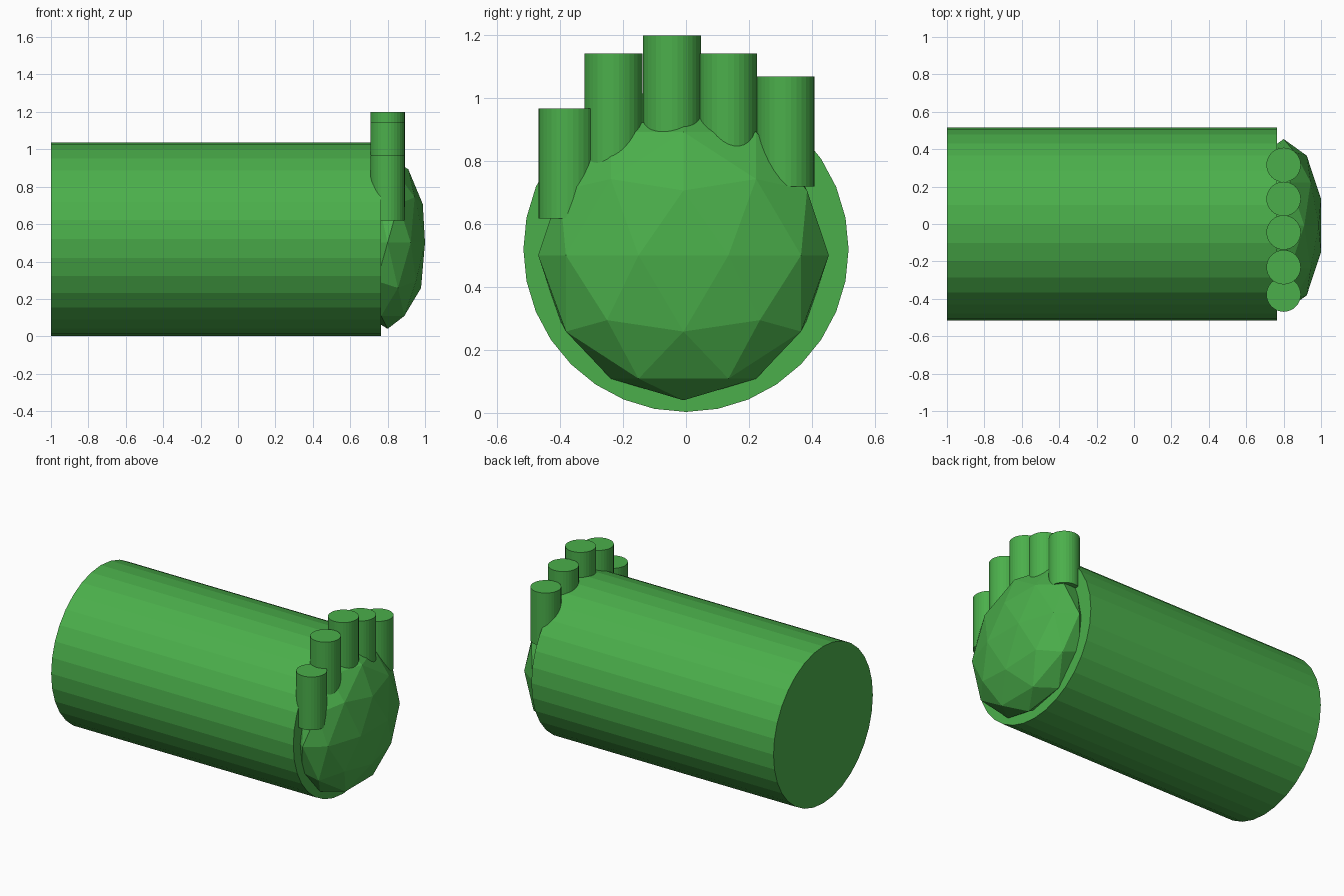
import bpy
import math

if "Cube" in bpy.data.objects:
    bpy.data.objects.remove(bpy.data.objects["Cube"])

green = bpy.data.materials.new("leaf_green")
green.diffuse_color = (0.07, 0.43, 0.07, 1)
green.use_nodes = True
green.node_tree.nodes["Principled BSDF"].inputs["Base Color"].default_value = green.diffuse_color


def finish(name):
    obj = bpy.context.object
    obj.name = name
    obj.data.materials.append(green)
    return obj


# Forearm: flat-sided cylinder lying along x
ARM_START, ARM_END = -1.0, 0.765
bpy.ops.mesh.primitive_cylinder_add(
    vertices=32, radius=0.517, depth=ARM_END - ARM_START,
    location=((ARM_START + ARM_END) / 2, 0, 0.52),
    rotation=(0, math.pi / 2, 0))
finish("forearm")

# Palm: faceted ball flattened along x
bpy.ops.mesh.primitive_ico_sphere_add(subdivisions=2, radius=1, location=(0.8, -0.008, 0.501))
palm = finish("palm")
palm.scale = (0.21, 0.462, 0.461)

# Fingers: equal upright cylinders, (name, y, top height)
LENGTH = 0.35
for name, y, top in [("thumb", -0.377, 0.968),
                     ("index_finger", -0.231, 1.142),
                     ("middle_finger", -0.045, 1.2),
                     ("ring_finger", 0.134, 1.142),
                     ("little_finger", 0.316, 1.07)]:
    bpy.ops.mesh.primitive_cylinder_add(
        vertices=32, radius=0.092, depth=LENGTH,
        location=(0.8, y, top - LENGTH / 2))
    finish(name)
